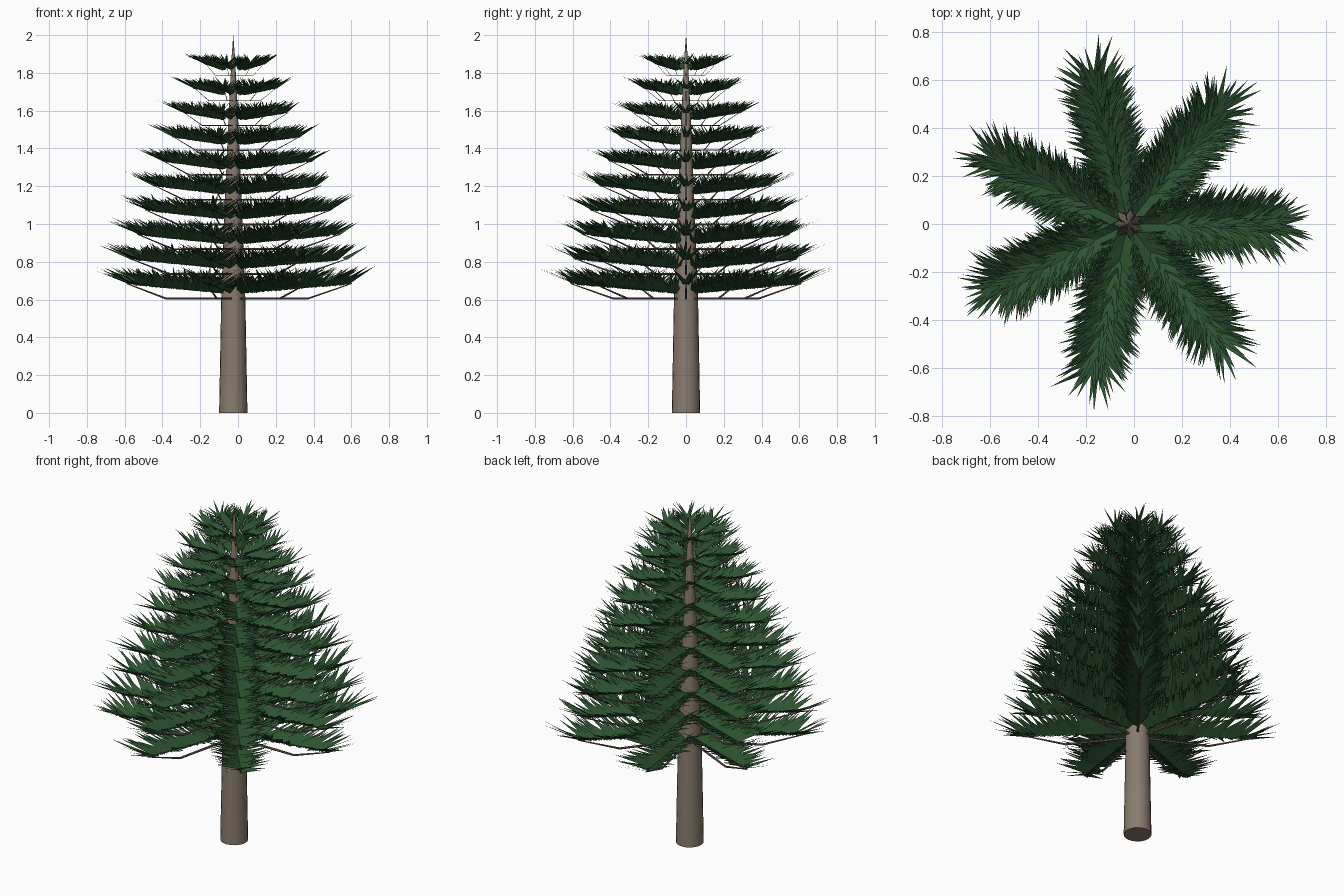
import bpy, bmesh, math, random
from mathutils import Vector

if "Cube" in bpy.data.objects:
    bpy.data.objects.remove(bpy.data.objects["Cube"])

random.seed(11)
CX = -0.025          # trunk axis offset in x
LAYERS, ARMS = 10, 7
UP = Vector((0, 0, 1))


def material(name, rgb):
    m = bpy.data.materials.new(name)
    m.diffuse_color = (*rgb, 1)
    m.use_nodes = True
    m.node_tree.nodes["Principled BSDF"].inputs["Base Color"].default_value = m.diffuse_color
    return m


bark = material("bark brown", (0.25, 0.2, 0.155))
twig = material("branch brown", (0.17, 0.12, 0.1))
green = material("needle green", (0.026, 0.085, 0.03))


def finish(name, bm, mat):
    me = bpy.data.meshes.new(name)
    bm.to_mesh(me)
    bm.free()
    ob = bpy.data.objects.new(name, me)
    ob.location.x = CX
    bpy.context.collection.objects.link(ob)
    me.materials.append(mat)
    return ob


def trunk_radius(z):
    if z < 0.6:
        return 0.075 - 0.011 * z / 0.6
    return 0.064 * ((2.0 - z) / 1.4) ** 0.8


# Trunk: tapered round column ending in a point
bm = bmesh.new()
SIDES = 20
rings = []
for z in (0, 0.6, 0.9, 1.2, 1.5, 1.75, 1.9, 1.999):
    r = trunk_radius(z)
    rings.append([bm.verts.new((r * math.cos(a), r * math.sin(a), z))
                  for a in (2 * math.pi * i / SIDES for i in range(SIDES))])
for lo, hi in zip(rings, rings[1:]):
    for i in range(SIDES):
        j = (i + 1) % SIDES
        bm.faces.new((lo[i], lo[j], hi[j], hi[i]))
bm.faces.new(rings[0][::-1])
bm.faces.new(rings[-1])
trunk = finish("trunk", bm, bark)
bpy.context.view_layer.objects.active = trunk
trunk.select_set(True)
bpy.ops.object.shade_smooth_by_angle(angle=math.radians(40))


def tube(bm, pts, radii, side, n=6):
    """Bent round branch through the given points."""
    loops = []
    for p, r in zip(pts, radii):
        loops.append([bm.verts.new(p + side * (r * math.cos(a)) + UP * (r * math.sin(a)))
                      for a in (2 * math.pi * i / n for i in range(n))])
    for lo, hi in zip(loops, loops[1:]):
        for i in range(n):
            j = (i + 1) % n
            bm.faces.new((lo[i], lo[j], hi[j], hi[i]))
    bm.faces.new(loops[0])
    bm.faces.new(loops[-1])


def frond(bm, start, end, out, side, size, count):
    """Two rows of pointed blades rising in a V from the line start-end."""
    for s in (-1, 1):
        for i in range(count):
            t = (i + random.random()) / count
            base = start.lerp(end, t)
            # blades fan out forward at the tip
            ang = math.radians(random.uniform(2, 55) if t > 0.9 else random.uniform(38, 66))
            lift = random.uniform(0.38, 0.72 - 0.25 * t)
            d = (out * math.cos(ang) + side * s * math.sin(ang) + UP * lift).normalized()
            length = size * random.uniform(0.75, 1.15)
            across = out if ang > 0.6 else side
            w = (across - d * across.dot(d)).normalized() * size * 0.085
            bm.faces.new([bm.verts.new(p) for p in
                          (base - w, base + w, base + d * length)])


# Branch whorls with their fronds, shrinking towards the top
branches, needles = bmesh.new(), bmesh.new()
for k in range(LAYERS):
    z0 = 0.605 + 0.131 * k
    f = 1 - 0.74 * (k / (LAYERS - 1)) ** 1.3
    L = 0.615 * f
    lift = 0.08 * (0.75 + 0.25 * f)
    for a in range(ARMS):
        ang = 2 * math.pi * a / ARMS
        out = Vector((math.cos(ang), math.sin(ang), 0))
        side = Vector((-math.sin(ang), math.cos(ang), 0))
        tube(branches, [UP * z0, out * L * 0.64 + UP * z0, out * L * 1.02 + UP * (z0 + lift)],
             [0.007 * f, 0.0058 * f, 0.003 * f], side)
        frond(needles, out * 0.05 + UP * (z0 + 0.032), out * L + UP * (z0 + lift),
              out, side, 0.2 * (0.5 + 0.5 * f), int(18 + 30 * f))
bmesh.ops.recalc_face_normals(branches, faces=branches.faces[:])
finish("branches", branches, twig)
for fc in needles.faces:
    fc.normal_update()
    if fc.normal.z < 0:
        fc.normal_flip()
finish("needles", needles, green)
